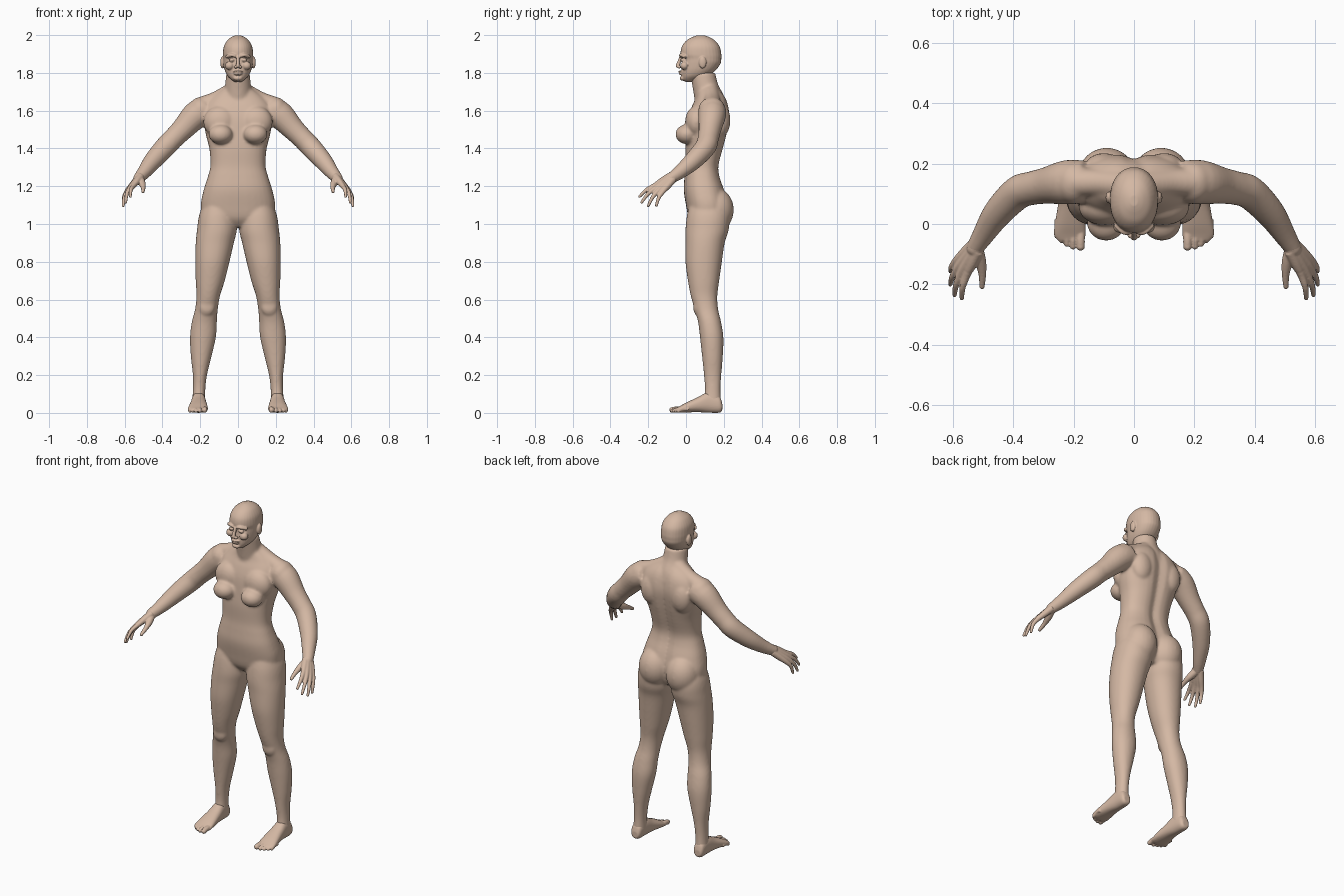
import bpy, bmesh, math
from mathutils import Vector, Matrix

SEG, SUB = 32, 5
skin = bpy.data.materials.new("skin")
skin.diffuse_color = (0.66, 0.48, 0.37, 1)


def smooth_rows(rows):
    """Catmull-Rom interpolation of equally long number tuples."""
    out = []
    for i in range(len(rows) - 1):
        a, b, c, d = (rows[min(max(k, 0), len(rows) - 1)] for k in (i - 1, i, i + 1, i + 2))
        for j in range(SUB):
            t = j / SUB
            out.append([0.5 * (2 * q + (r - p) * t + (2 * p - 5 * q + 4 * r - s) * t * t
                               + (3 * q - p - 3 * r + s) * t ** 3)
                        for p, q, r, s in zip(a, b, c, d)])
    return out + [list(rows[-1])]


def skin_rings(bm, rings):
    loops = [[bm.verts.new(p) for p in ring] for ring in rings]
    for a, b in zip(loops, loops[1:]):
        for i in range(len(a)):
            j = (i + 1) % len(a)
            bm.faces.new((a[i], a[j], b[j], b[i]))
    bm.faces.new(loops[0][::-1])
    bm.faces.new(loops[-1])


def spow(v, e):
    return math.copysign(abs(v) ** e, v)


def sections(bm, rows, axis="z", power=2.3, groove=0.0):
    """Loft of rounded sections: (position, x0, x1, low, high)."""
    rings = []
    for h, x0, x1, l, u in smooth_rows(rows):
        ring = []
        for k in range(SEG):
            a = 2 * math.pi * k / SEG
            x = (x0 + x1) / 2 + (x1 - x0) / 2 * spow(math.cos(a), 2 / power)
            v = (l + u) / 2 + (u - l) / 2 * spow(math.sin(a), 2 / power)
            if math.sin(a) > 0:
                v -= groove * math.exp(-(x / 0.03) ** 2)
            ring.append((x, v, h) if axis == "z" else (x, h, v))
        rings.append(ring)
    skin_rings(bm, rings)


def ball(bm, c, r):
    r = (r, r, r) if isinstance(r, float) else r
    bmesh.ops.create_uvsphere(bm, u_segments=24, v_segments=16, radius=1,
                              matrix=Matrix.Translation(c) @ Matrix.Diagonal((*r, 1)))


def tube(bm, pts):
    """Round tube through (x, y, z, radius) points with a rounded end."""
    path = smooth_rows(pts)
    rings = []
    for i, p in enumerate(path):
        t = (Vector(path[min(i + 1, len(path) - 1)][:3]) - Vector(path[max(i - 1, 0)][:3])).normalized()
        u = t.cross(Vector((0.3, 1, 0.2))).normalized()
        if abs(t.y) > 0.8:
            u = t.cross(Vector((1, 0, 0))).normalized()
        w = t.cross(u)
        rings.append([Vector(p[:3]) + p[3] * (math.cos(a) * u + math.sin(a) * w)
                      for a in (2 * math.pi * k / 20 for k in range(20))])
    skin_rings(bm, rings)
    ball(bm, pts[-1][:3], float(pts[-1][3]))


def mirror_all(bm):
    d = bmesh.ops.duplicate(bm, geom=bm.verts[:] + bm.edges[:] + bm.faces[:])["geom"]
    bmesh.ops.scale(bm, vec=(-1, 1, 1), verts=[g for g in d if isinstance(g, bmesh.types.BMVert)])
    bmesh.ops.reverse_faces(bm, faces=[g for g in d if isinstance(g, bmesh.types.BMFace)])


def finish(bm, name, voxel, iterations, mirror=False):
    """Fuse the overlapping volumes into one soft surface."""
    bmesh.ops.recalc_face_normals(bm, faces=bm.faces[:])
    me = bpy.data.meshes.new(name)
    bm.to_mesh(me)
    bm.free()
    me.materials.append(skin)
    ob = bpy.data.objects.new(name, me)
    bpy.context.collection.objects.link(ob)
    m = ob.modifiers.new("fuse", "REMESH")
    m.mode, m.voxel_size, m.use_smooth_shade = "VOXEL", voxel, True
    s = ob.modifiers.new("soften", "SMOOTH")
    s.factor, s.iterations = 0.5, iterations
    if mirror:
        ob.modifiers.new("both_sides", "MIRROR").use_mirror_merge = False


# Body: limbs and side masses first, mirrored, then the centre
bm = bmesh.new()
sections(bm, [(1.14, .03, .17, .03, .19), (1.05, .01, .205, .006, .228), (.97, .006, .217, -.003, .226),
              (.90, .022, .224, -.003, .205), (.80, .045, .226, -.003, .19), (.70, .07, .224, .01, .176),
              (.62, .095, .22, .025, .166), (.55, .107, .227, .045, .17), (.48, .112, .245, .064, .186),
              (.40, .117, .254, .074, .198), (.30, .14, .25, .085, .195), (.20, .164, .239, .095, .187),
              (.12, .173, .239, .10, .183), (.05, .173, .244, .09, .187)], power=2.1)
tube(bm, [(.16, .14, 1.605, .07), (.22, .138, 1.578, .074), (.29, .127, 1.505, .061),
          (.34, .118, 1.455, .056), (.385, .103, 1.408, .056), (.45, .038, 1.335, .049),
          (.495, -.03, 1.277, .038), (.525, -.078, 1.243, .030)])          # arm
ball(bm, (.2, .137, 1.603), (.062, .072, .068))                            # shoulder
tube(bm, [(.03, .128, 1.705, .045), (.12, .137, 1.655, .045), (.2, .137, 1.622, .05)])  # neck muscle
ball(bm, (.09, .157, 1.075), (.096, .096, .115))                           # buttock
ball(bm, (.092, .004, 1.475), (.064, .06, .052))                           # breast
ball(bm, (.095, .055, 1.54), (.088, .06, .085))                            # upper chest
ball(bm, (.1, .185, 1.55), (.065, .05, .09))                               # shoulder blade
ball(bm, (.165, .06, .56), (.042, .022, .045))                             # knee
mirror_all(bm)
torso = [(.985, .08, .05, .19), (1.03, .18, .016, .212), (1.10, .197, .0, .222), (1.18, .182, -.012, .205),
         (1.25, .16, -.008, .182), (1.31, .146, -.003, .177), (1.40, .152, -.004, .20),
         (1.48, .172, .003, .22), (1.56, .182, .012, .233), (1.62, .178, .03, .228),
         (1.67, .14, .052, .212), (1.715, .08, .06, .18)]
sections(bm, [(z, -w, w, f, b) for z, w, f, b in torso], power=2.4, groove=.018)
sections(bm, [(1.62, -.08, .08, .05, .215), (1.68, -.075, .075, .042, .20), (1.74, -.068, .068, .032, .17),
              (1.80, -.062, .062, .02, .155)], power=2)
finish(bm, "body", .007, 10)

# Head with face features
bm = bmesh.new()
ball(bm, (.083, .088, 1.855), (.011, .02, .032))                           # ear
ball(bm, (.033, -.017, 1.868), (.015, .012, .009))                         # eye
tube(bm, [(.012, -.028, 1.889, .008), (.035, -.026, 1.894, .009), (.058, -.006, 1.886, .009)])  # brow
ball(bm, (.045, -.008, 1.838), (.024, .022, .022))                         # cheek
ball(bm, (.013, -.036, 1.831), (.009, .012, .008))                         # nostril
mirror_all(bm)
skull = [(1.752, .018, .0, .03), (1.765, .036, -.02, .075), (1.785, .056, -.024, .12), (1.815, .07, -.024, .158),
         (1.85, .077, -.022, .183), (1.875, .079, -.02, .187), (1.90, .08, -.029, .187), (1.94, .075, -.022, .178),
         (1.972, .057, .003, .152), (1.99, .034, .035, .122), (1.999, .012, .06, .095)]
sections(bm, [(z, -w, w, f, b) for z, w, f, b in skull], power=2.15)
tube(bm, [(0, -.025, 1.888, .009), (0, -.036, 1.86, .009), (0, -.044, 1.838, .011)])  # nose
ball(bm, (0, -.025, 1.807), (.027, .016, .006))                            # upper lip
ball(bm, (0, -.024, 1.795), (.024, .015, .006))                            # lower lip
ball(bm, (0, -.015, 1.772), (.025, .018, .014))                            # chin
finish(bm, "head", .0035, 4)

# Hands: each finger runs from the wrist through its knuckle to the tip
bm = bmesh.new()
wrist = Vector((.525, -.08, 1.243))
mean = Vector((.572, -.147, 1.186))
for knuckle, tip in [((.553, -.167, 1.203), (.570, -.246, 1.145)), ((.571, -.16, 1.191), (.594, -.235, 1.115)),
                     ((.582, -.143, 1.180), (.608, -.2, 1.096)), ((.588, -.122, 1.172), (.607, -.157, 1.098))]:
    k, t = Vector(knuckle), Vector(tip)
    base = wrist + (k - mean) * .45
    mid = (k + t) / 2 + Vector((.006, -.004, .006))
    tube(bm, [(*base, .020), (*((base + k) / 2), .018), (*k, .0135), (*mid, .0105), (*t, .0075)])
tube(bm, [(.52, -.085, 1.238, .022), (.508, -.125, 1.215, .019), (.502, -.165, 1.195, .013),
          (.503, -.207, 1.172, .009)])                                     # thumb
tube(bm, [(.50, -.038, 1.27, .031), (.525, -.08, 1.243, .029)])            # wrist
finish(bm, "hand", .0035, 4, True)

# Feet with toes
bm = bmesh.new()
sections(bm, [(.192, .19, .23, .012, .05), (.175, .178, .241, .001, .09), (.12, .172, .245, .001, .11),
              (.06, .166, .252, .004, .082), (.0, .16, .262, .002, .054), (-.035, .16, .265, .001, .035),
              (-.055, .166, .252, .004, .025)], axis="y")
for x, y, r in [(.177, -.074, .0145), (.202, -.074, .0105), (.222, -.066, .010),
                (.24, -.054, .0095), (.255, -.04, .009)]:
    tube(bm, [(x, y + .055, .02, r), (x, y + .025, .02, r), (x, y, r + .001, r)])
finish(bm, "foot", .0035, 4, True)
